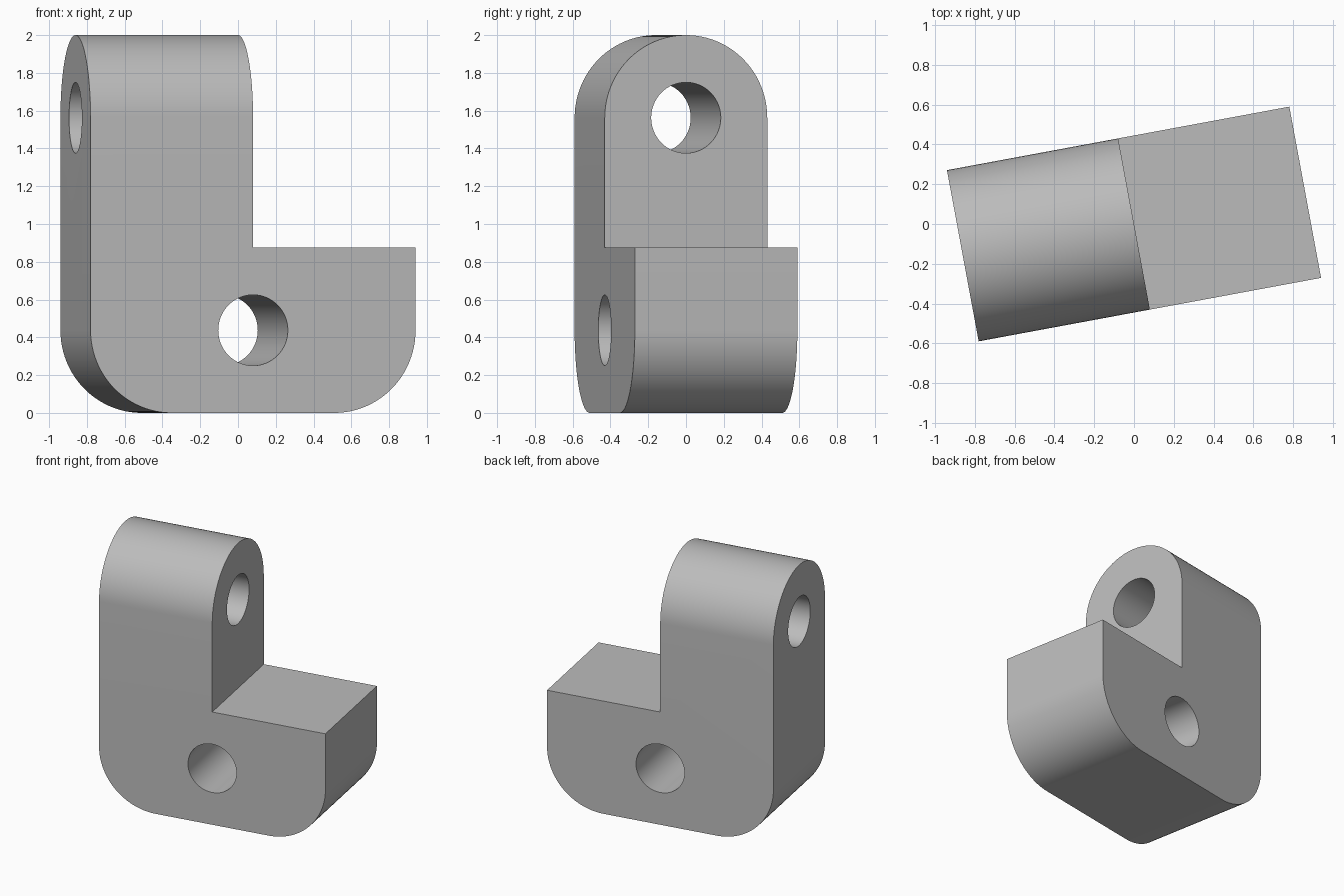
import bpy
import math
from mathutils import Matrix

cube = bpy.data.objects.get("Cube")
if cube:
    bpy.data.objects.remove(cube, do_unlink=True)

HALF = 0.4375          # half the bar thickness, also the rounding radius
HOLE = 0.1875          # bore radius
TURN = math.radians(10.5)

grey = bpy.data.materials.new("plain grey")
grey.use_nodes = True
grey.diffuse_color = (0.5, 0.5, 0.5, 1)
grey.node_tree.nodes["Principled BSDF"].inputs["Base Color"].default_value = (0.5, 0.5, 0.5, 1)


def arc(cx, cz, radius, start, end, steps):
    """Points along an arc, angles in degrees."""
    angles = [math.radians(start + (end - start) * i / steps) for i in range(steps + 1)]
    return [(cx + radius * math.cos(a), cz + radius * math.sin(a)) for a in angles]


def prism(name, profile, depth, along_x=False):
    """Extrude a counter-clockwise profile evenly both ways along y or x."""
    def place(u, z, d):
        return (d, u, z) if along_x else (u, -d, z)
    n = len(profile)
    verts = [place(u, z, d) for d in (-depth, depth) for u, z in profile]
    faces = [tuple(reversed(range(n))), tuple(range(n, 2 * n))]
    faces += [(i, (i + 1) % n, (i + 1) % n + n, i + n) for i in range(n)]
    mesh = bpy.data.meshes.new(name)
    mesh.from_pydata(verts, [], faces)
    mesh.materials.append(grey)
    obj = bpy.data.objects.new(name, mesh)
    bpy.context.collection.objects.link(obj)
    return obj


# L-shaped body with rounded bottom corners
outline = arc(-HALF, HALF, HALF, 180, 270, 24) + arc(HALF, HALF, HALF, 270, 360, 24)
outline += [(2 * HALF, 2 * HALF), (0, 2 * HALF), (0, 2), (-2 * HALF, 2)]
bracket = prism("angle_bracket", outline, HALF)

# Rounded top envelope, wider than the body below the arc's tangent line
top_z = 2 - HALF
envelope = [(-HALF, -1), (HALF, -1)] + arc(0, top_z, HALF, 0, 180, 48)
cutters = [
    ("INTERSECT", prism("top_rounding_cutter", envelope, 2, True)),
    ("DIFFERENCE", prism("upper_bore_cutter", arc(0, top_z, HOLE, 0, 360, 64)[:-1], 2, True)),
    ("DIFFERENCE", prism("lower_bore_cutter", arc(0, HALF, HOLE, 0, 360, 64)[:-1], 2)),
]

bpy.ops.object.select_all(action="DESELECT")
bracket.select_set(True)
bpy.context.view_layer.objects.active = bracket
for operation, cutter in cutters:
    cutter.hide_render = True
    mod = bracket.modifiers.new(cutter.name, "BOOLEAN")
    mod.operation = operation
    mod.solver = "EXACT"
    mod.object = cutter
    bpy.ops.object.modifier_apply(modifier=mod.name)
    bpy.data.objects.remove(cutter, do_unlink=True)

# Turn the finished part about the vertical axis and smooth its curves
bracket.data.transform(Matrix.Rotation(TURN, 4, "Z"))
bpy.ops.object.shade_smooth_by_angle(angle=math.radians(30))
